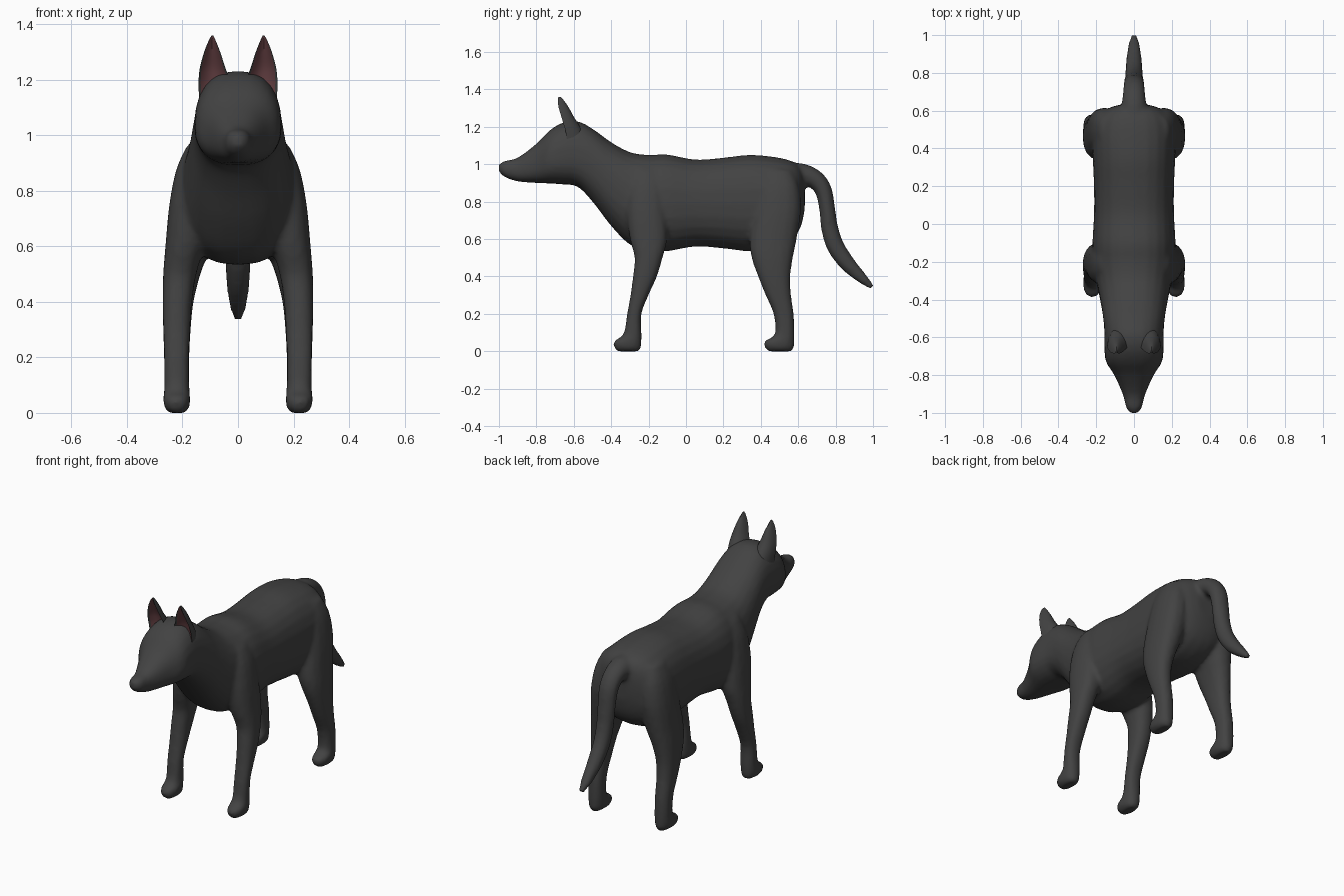
import bpy, bmesh, math
from mathutils import Vector


def material(name, rgb):
    m = bpy.data.materials.new(name)
    m.diffuse_color = (*rgb, 1)
    return m


FUR = material("dark grey fur", (0.055, 0.055, 0.055))
PINK = material("inner ear pink", (0.14, 0.055, 0.06))


def sgn_pow(v, p):
    return math.copysign(abs(v) ** p, v)


def ring_angles(n):
    return [2 * math.pi * i / n for i in range(n)]


def loft(name, rings, closed_ends=True):
    """Skin a list of equal-length point rings."""
    bm = bmesh.new()
    vs = [[bm.verts.new(p) for p in r] for r in rings]
    n = len(rings[0])
    for a, b in zip(vs, vs[1:]):
        for i in range(n):
            j = (i + 1) % n
            bm.faces.new((a[i], a[j], b[j], b[i]))
    if closed_ends:
        bm.faces.new(vs[0])
        bm.faces.new(vs[-1])
    bmesh.ops.recalc_face_normals(bm, faces=bm.faces)
    me = bpy.data.meshes.new(name)
    bm.to_mesh(me)
    bm.free()
    me.materials.append(FUR)
    ob = bpy.data.objects.new(name, me)
    bpy.context.collection.objects.link(ob)
    return ob


def smooth_stations(st, steps=4):
    """Catmull-Rom interpolation between profile stations."""
    out = []
    for k in range(len(st) - 1):
        p = [st[max(k - 1, 0)], st[k], st[k + 1], st[min(k + 2, len(st) - 1)]]
        for s in range(steps):
            t = s / steps
            out.append([0.5 * (2 * b + (c - a) * t + (2 * a - 5 * b + 4 * c - d) * t * t
                               + (3 * b - a - 3 * c + d) * t ** 3) for a, b, c, d in zip(*p)])
    return out + [list(st[-1])]


# Torso, neck and head: y, bottom, top, half width, height of widest point
torso = [
    (-1.0, 0.96, 1.0, 0.022, 0.98), (-0.97, 0.932, 1.018, 0.042, 0.975),
    (-0.9, 0.908, 1.035, 0.06, 0.97), (-0.8, 0.90, 1.11, 0.105, 0.99),
    (-0.73, 0.897, 1.18, 0.148, 1.02), (-0.66, 0.892, 1.222, 0.157, 1.03),
    (-0.58, 0.88, 1.23, 0.157, 1.03), (-0.5, 0.80, 1.19, 0.163, 1.0),
    (-0.4, 0.67, 1.118, 0.18, 0.9), (-0.3, 0.57, 1.065, 0.20, 0.82),
    (-0.2, 0.538, 1.05, 0.215, 0.79), (-0.1, 0.535, 1.052, 0.22, 0.79),
    (0.05, 0.56, 1.025, 0.212, 0.79), (0.2, 0.55, 1.035, 0.212, 0.79),
    (0.34, 0.535, 1.05, 0.218, 0.79), (0.48, 0.55, 1.038, 0.22, 0.80),
    (0.57, 0.60, 1.015, 0.195, 0.81), (0.615, 0.67, 0.98, 0.13, 0.82),
    (0.635, 0.76, 0.92, 0.06, 0.83)]
rings = []
for y, lo, hi, w, mid in smooth_stations(torso):
    rings.append([(w * sgn_pow(math.cos(a), 0.83), y,
                   mid + sgn_pow(math.sin(a), 0.87) * ((hi - mid) if math.sin(a) > 0 else (mid - lo)))
                  for a in ring_angles(24)])
body = loft("body", rings)

# Legs: height, front y, back y, inner x, outer x
front_leg = [
    (0.0, -0.365, -0.25, 0.19, 0.25), (0.02, -0.385, -0.24, 0.175, 0.265),
    (0.055, -0.385, -0.237, 0.172, 0.27), (0.09, -0.335, -0.237, 0.175, 0.266),
    (0.2, -0.315, -0.238, 0.176, 0.267), (0.3, -0.297, -0.20, 0.172, 0.27),
    (0.4, -0.284, -0.155, 0.165, 0.272), (0.5, -0.275, -0.125, 0.15, 0.27),
    (0.6, -0.30, -0.10, 0.12, 0.262), (0.75, -0.32, -0.10, 0.08, 0.248),
    (0.88, -0.31, -0.11, 0.06, 0.222), (0.97, -0.28, -0.14, 0.06, 0.18)]
hind_leg = [
    (0.0, 0.44, 0.565, 0.19, 0.25), (0.02, 0.42, 0.578, 0.175, 0.265),
    (0.055, 0.42, 0.58, 0.172, 0.27), (0.09, 0.475, 0.58, 0.175, 0.266),
    (0.2, 0.468, 0.576, 0.175, 0.267), (0.3, 0.425, 0.562, 0.17, 0.27),
    (0.4, 0.385, 0.558, 0.16, 0.272), (0.5, 0.35, 0.572, 0.135, 0.27),
    (0.6, 0.34, 0.592, 0.10, 0.262), (0.75, 0.36, 0.615, 0.07, 0.248),
    (0.88, 0.38, 0.605, 0.06, 0.222), (0.97, 0.41, 0.57, 0.06, 0.18)]


def leg(name, st, side):
    rings = []
    for z, y0, y1, x0, x1 in smooth_stations(st, 3):
        rings.append([(side * ((x0 + x1) / 2 + (x1 - x0) / 2 * sgn_pow(math.cos(a), 0.85)),
                       (y0 + y1) / 2 + (y1 - y0) / 2 * sgn_pow(math.sin(a), 0.85), z)
                      for a in ring_angles(16)])
    return loft(name, rings)


parts = [body]
for side, label in ((1, "left"), (-1, "right")):
    parts.append(leg("front_leg_" + label, front_leg, side))
    parts.append(leg("hind_leg_" + label, hind_leg, side))

# Tail: y, z along the path, half width, half thickness
tail = [
    (0.54, 0.94, 0.08, 0.07), (0.62, 0.943, 0.068, 0.062), (0.69, 0.918, 0.06, 0.052),
    (0.735, 0.86, 0.056, 0.046), (0.755, 0.76, 0.053, 0.043), (0.768, 0.66, 0.05, 0.046),
    (0.80, 0.56, 0.047, 0.048), (0.865, 0.467, 0.042, 0.043),
    (0.94, 0.392, 0.032, 0.03), (0.995, 0.343, 0.018, 0.014)]
path = smooth_stations(tail)
rings = []
for i, (y, z, w, t) in enumerate(path):
    a, b = path[max(i - 1, 0)], path[min(i + 1, len(path) - 1)]
    d = Vector((0, b[0] - a[0], b[1] - a[1])).normalized()
    up = Vector((0, -d.z, d.y))
    rings.append([Vector((w * math.cos(q), y, z)) + up * t * math.sin(q) for q in ring_angles(14)])
parts.append(loft("tail", rings))

# Fuse torso, legs and tail into one continuous skin
bpy.ops.object.select_all(action='DESELECT')
for p in parts:
    p.select_set(True)
bpy.context.view_layer.objects.active = body
bpy.ops.object.join()
body.name = "body_legs_and_tail"
rm = body.modifiers.new("fuse", 'REMESH')
rm.mode = 'VOXEL'
rm.voxel_size = 0.0125
rm.use_smooth_shade = True
sm = body.modifiers.new("soften", 'SMOOTH')
sm.factor = 0.5
sm.iterations = 5

# Ears: height, inner x, outer x, rim y, back y, depth of the hollow
ear = [
    (1.12, 0.03, 0.140, -0.635, -0.53, 0.02), (1.18, 0.03, 0.142, -0.645, -0.555, 0.03),
    (1.215, 0.036, 0.141, -0.655, -0.575, 0.035), (1.25, 0.048, 0.136, -0.665, -0.598, 0.035),
    (1.30, 0.064, 0.122, -0.68, -0.625, 0.026), (1.34, 0.08, 0.106, -0.685, -0.652, 0.012),
    (1.36, 0.089, 0.095, -0.682, -0.67, 0.002)]


def make_ear(name, side):
    rings = []
    for z, x0, x1, yr, yb, dip in smooth_stations(ear, 3):
        cx, hw = (x0 + x1) / 2, (x1 - x0) / 2
        back = [(side * (cx + hw * math.cos(a)), yr + (yb - yr) * math.sin(a), z)
                for a in [math.pi * i / 8 for i in range(9)]]
        front = [(side * (cx + hw * u), yr + dip * (1 - u * u), z)
                 for u in (-0.86, -0.45, 0, 0.45, 0.86)]
        rings.append(back + front)
    ob = loft(name, rings)
    ob.data.materials.append(PINK)
    # The hollow, inside a narrow fur rim, is pink
    n = len(rings[0])
    for k in range(len(rings) - 2):
        for i in range(9, 13):
            ob.data.polygons[k * n + i].material_index = 1
    bpy.ops.object.select_all(action='DESELECT')
    ob.select_set(True)
    bpy.context.view_layer.objects.active = ob
    bpy.ops.object.shade_smooth_by_angle(angle=math.radians(40))


make_ear("ear_left", 1)
make_ear("ear_right", -1)
